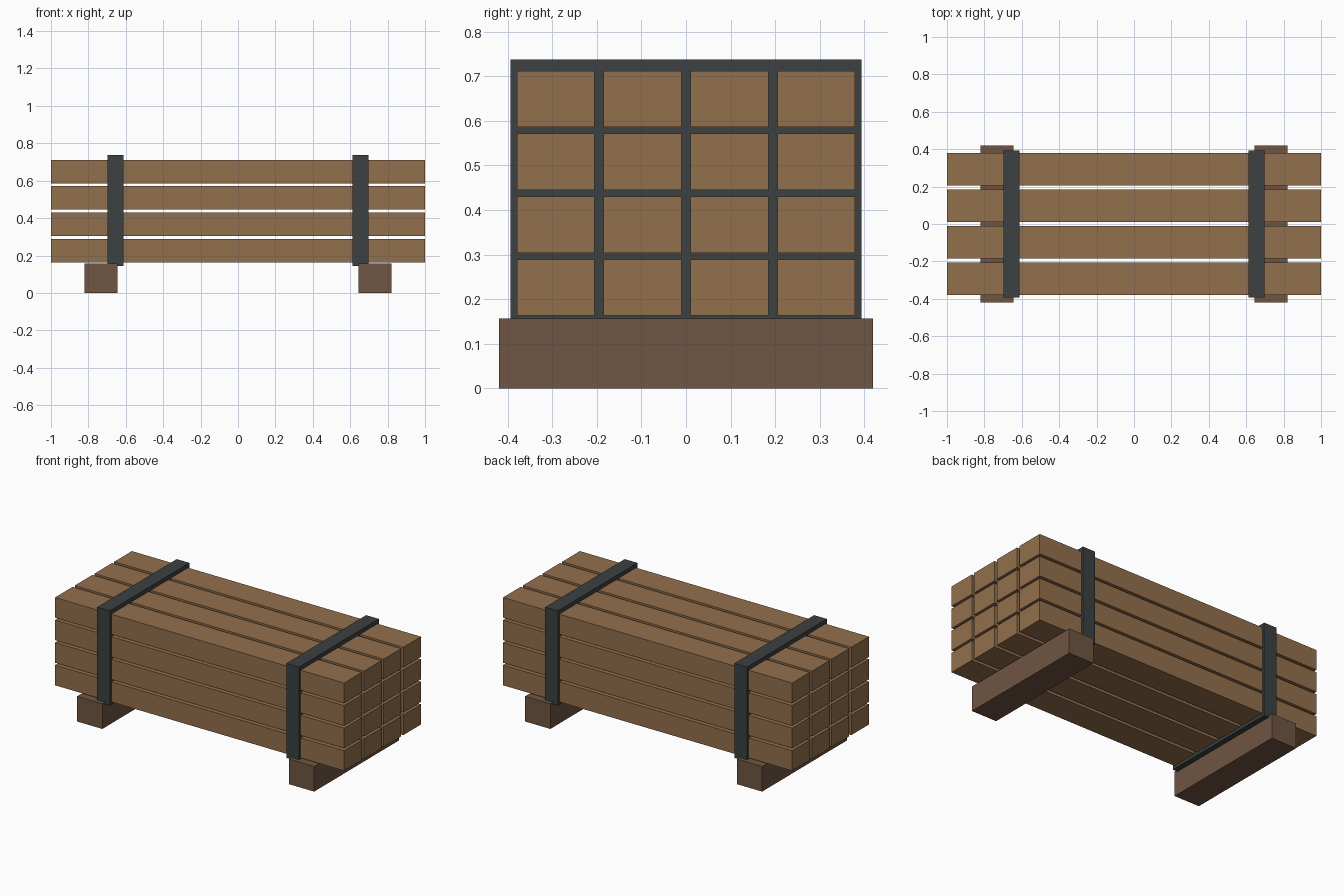
import bpy

if "Cube" in bpy.data.objects:
    bpy.data.objects.remove(bpy.data.objects["Cube"])


def material(name, rgb):
    m = bpy.data.materials.new(name)
    m.diffuse_color = (*rgb, 1)
    m.use_nodes = True
    m.node_tree.nodes["Principled BSDF"].inputs["Base Color"].default_value = m.diffuse_color
    return m


def box(name, center, size, mat):
    bpy.ops.mesh.primitive_cube_add(size=1, location=center)
    ob = bpy.context.object
    ob.name = name
    ob.scale = size
    bpy.ops.object.transform_apply(location=False, rotation=False, scale=True)
    ob.data.materials.append(mat)
    return ob


timber = material("timber", (0.29, 0.16, 0.075))
dark_timber = material("dark_timber", (0.16, 0.09, 0.055))
band = material("band", (0.045, 0.052, 0.053))

# Stack of beams, four wide and four high
for row in range(4):
    for col in range(4):
        box(f"beam_{row + 1}_{col + 1}",
            (0, (col - 1.5) * 0.195, 0.226 + row * 0.141),
            (2.0, 0.174, 0.126), timber)

for side, label in ((-1, "left"), (1, "right")):
    # Bearer under each end
    box(f"{label}_bearer", (side * 0.7325, 0, 0.0785),
        (0.175, 0.838, 0.157), dark_timber)
    # Binding strap, a solid band that also fills the gaps between beams
    box(f"{label}_strap", (side * 0.655, 0, 0.441),
        (0.088, 0.787, 0.592), band)
